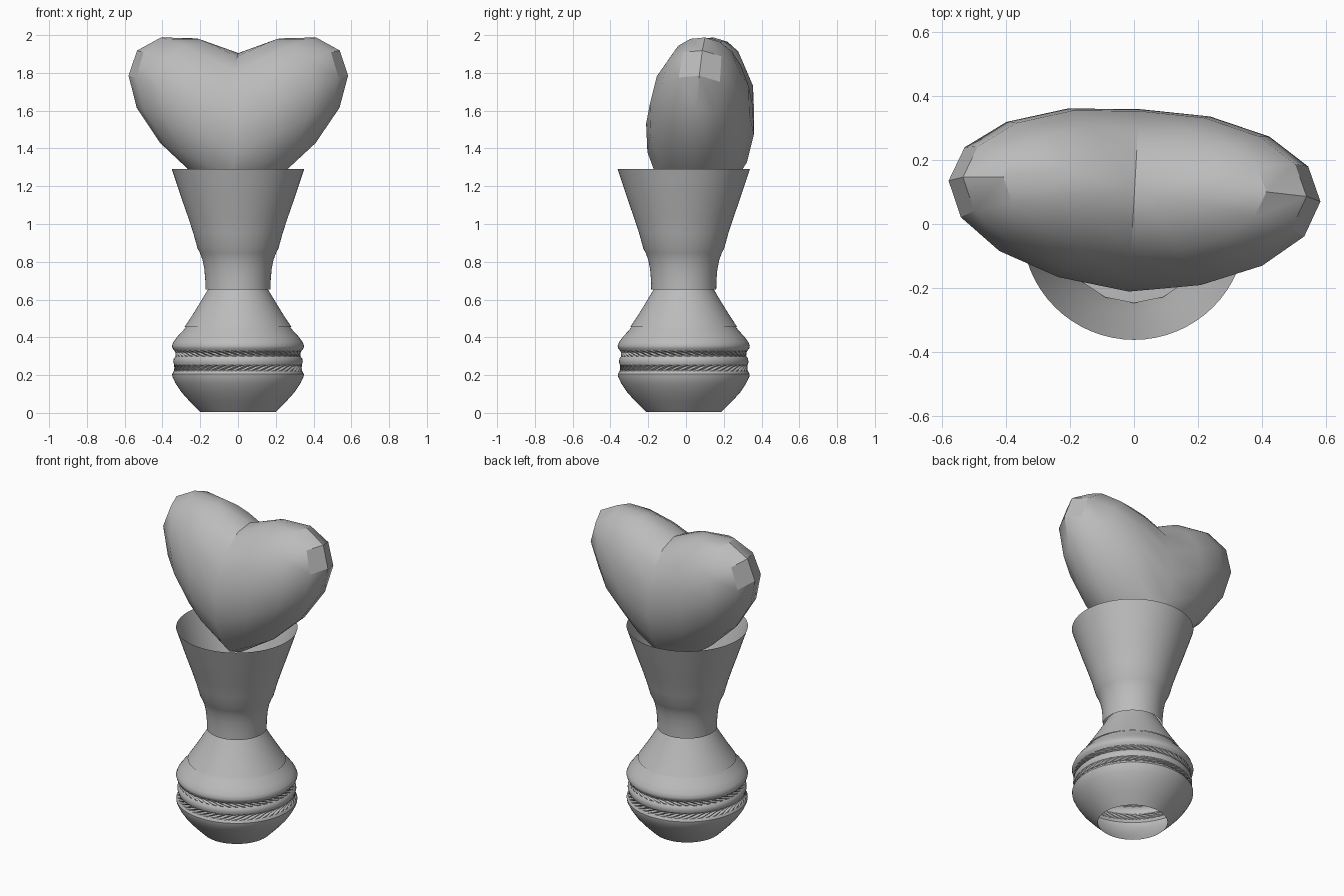
import bpy
import bmesh
from math import sin, cos, pi, radians
from mathutils import Matrix

cube = bpy.data.objects.get("Cube")
if cube:
    bpy.data.objects.remove(cube)

grey = bpy.data.materials.new("plain grey")
grey.use_nodes = True
grey.diffuse_color = (0.5, 0.5, 0.5, 1)
grey.node_tree.nodes["Principled BSDF"].inputs["Base Color"].default_value = (0.5, 0.5, 0.5, 1)

VASE_Y = -0.012


def finish(name, bm, angle):
    mesh = bpy.data.meshes.new(name)
    bm.to_mesh(mesh)
    bm.free()
    mesh.materials.append(grey)
    obj = bpy.data.objects.new(name, mesh)
    bpy.context.collection.objects.link(obj)
    bpy.ops.object.select_all(action='DESELECT')
    obj.select_set(True)
    bpy.context.view_layer.objects.active = obj
    bpy.ops.object.shade_smooth_by_angle(angle=radians(angle))
    return obj


def lathe(name, profile, sides=64, ripple=0.0, twist=0.0):
    """Open shell turned from (radius, z) points, bottom to top.
    Ripple alternates the inner rings; twist slants the ribs."""
    bm = bmesh.new()
    rings = []
    for k, (r, z) in enumerate(profile):
        inner = 0 < k < len(profile) - 1
        ring = []
        for i in range(sides):
            a = 2 * pi * (i + twist * k) / sides
            rr = r + (ripple * (-1) ** i if inner else 0)
            ring.append(bm.verts.new((rr * cos(a), VASE_Y + rr * sin(a), z)))
        rings.append(ring)
    for low, high in zip(rings, rings[1:]):
        for i in range(sides):
            j = (i + 1) % sides
            bm.faces.new((low[i], low[j], high[j], high[i]))
    return finish(name, bm, 35)


# Base: hollow foot, two slanted rope bands, bulges and a cone
lathe("foot", [(0.2, 0.005), (0.255, 0.06), (0.3, 0.11), (0.33, 0.155),
               (0.347, 0.19), (0.349, 0.205), (0.342, 0.218)])
lathe("lower_rope", [(0.342, 0.218), (0.333, 0.228), (0.333, 0.244), (0.338, 0.254)],
      96, 0.005, 1.6)
lathe("middle_bulge", [(0.338, 0.254), (0.343, 0.27), (0.34, 0.288), (0.332, 0.298)])
lathe("upper_rope", [(0.332, 0.298), (0.326, 0.306), (0.328, 0.32), (0.338, 0.33)],
      96, 0.005, -1.6)
lathe("shoulder", [(0.338, 0.33), (0.347, 0.342), (0.35, 0.355), (0.342, 0.375),
                   (0.32, 0.405), (0.29, 0.437), (0.272, 0.46)])
lathe("base_cone", [(0.283, 0.455), (0.24, 0.52), (0.2, 0.585), (0.16, 0.652), (0.15, 0.67)])

# Cup: open neck flaring to a thin rim
lathe("cup", [(0.172, 0.652), (0.173, 0.7), (0.178, 0.76), (0.188, 0.81), (0.202, 0.848),
              (0.214, 0.87), (0.236, 0.95), (0.262, 1.03), (0.29, 1.11), (0.32, 1.2),
              (0.35, 1.29)])

# Disc closing the inside of the cup
bm = bmesh.new()
bmesh.ops.create_circle(bm, cap_ends=True, segments=16, radius=0.235,
                        matrix=Matrix.Translation((0, VASE_Y, 0.96)))
finish("cup_floor", bm, 30)

# Heart: faceted ball whose sides are lifted to leave a notch on top
bm = bmesh.new()
bmesh.ops.create_uvsphere(bm, u_segments=16, v_segments=8, radius=1)
for v in bm.verts:
    v.co.x *= 0.582
    v.co.y *= 0.287
    v.co.z = v.co.z * (0.405 if v.co.z > 0 else 0.39) + 0.49 * abs(v.co.x)
bm.transform(Matrix.Translation((0, 0.074, 1.502))
             @ Matrix.Rotation(radians(-3.2), 4, 'Z')
             @ Matrix.Rotation(radians(-5.8), 4, 'X'))
finish("heart", bm, 30)
